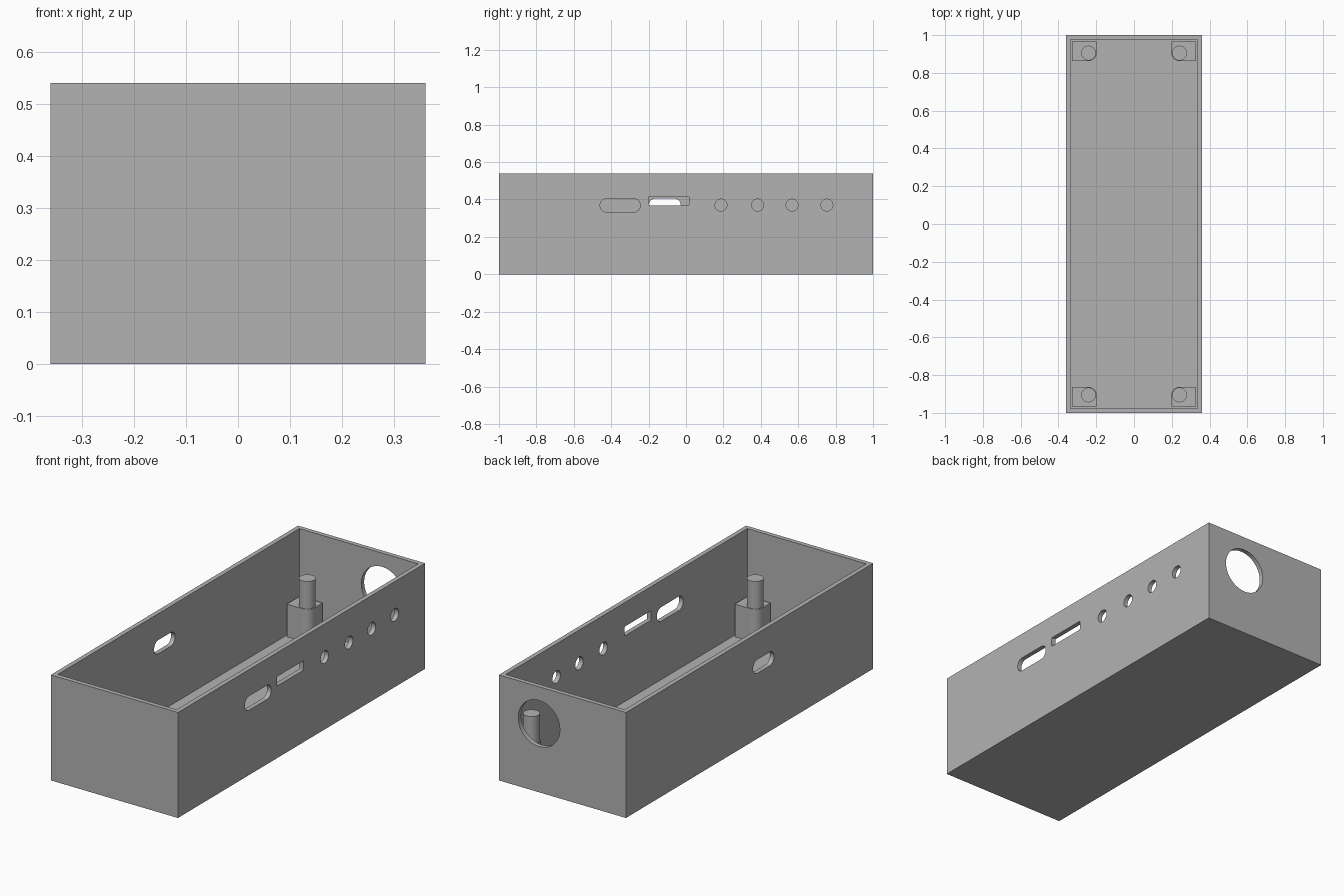
import bpy, bmesh, math
from mathutils import Vector

if "Cube" in bpy.data.objects:
    bpy.data.objects.remove(bpy.data.objects["Cube"], do_unlink=True)

HX, HY, H, WALL = 0.36, 1.0, 0.54, 0.033

grey = bpy.data.materials.new("plain grey")
grey.use_nodes = True
colour = (0.45, 0.45, 0.45, 1)
grey.diffuse_color = colour
grey.node_tree.nodes["Principled BSDF"].inputs["Base Color"].default_value = colour


def make_object(name, bm):
    bmesh.ops.recalc_face_normals(bm, faces=bm.faces)
    mesh = bpy.data.meshes.new(name)
    bm.to_mesh(mesh)
    bm.free()
    mesh.materials.append(grey)
    obj = bpy.data.objects.new(name, mesh)
    bpy.context.collection.objects.link(obj)
    return obj


def rounded_rect(u, v, w, h, radii, steps=10):
    """Outline with one radius per corner, counter-clockwise from upper right."""
    points = []
    for i, (r, su, sv) in enumerate(zip(radii, (1, -1, -1, 1), (1, 1, -1, -1))):
        cu, cv = u + su * (w / 2 - r), v + sv * (h / 2 - r)
        # full-round ends share their middle point, so stop just short of it
        n = steps if r > 0 else 0
        for k in range(n + 1):
            a = math.pi / 2 * (i + (k / n if n else 0))
            p = (cu + r * math.cos(a), cv + r * math.sin(a))
            if not points or math.dist(p, points[-1]) > 1e-5:
                points.append(p)
    if math.dist(points[0], points[-1]) < 1e-5:
        points.pop()
    return points


def prism(name, outline, axis, lo, hi):
    """Extrude an outline along x, y or z between lo and hi."""
    place = {"x": lambda u, v: (lo, u, v),
             "y": lambda u, v: (u, lo, v),
             "z": lambda u, v: (u, v, lo)}[axis]
    bm = bmesh.new()
    face = bm.faces.new([bm.verts.new(place(u, v)) for u, v in outline])
    ext = bmesh.ops.extrude_face_region(bm, geom=[face], use_keep_orig=True)
    step = Vector([hi - lo if a == axis else 0 for a in "xyz"])
    bmesh.ops.translate(bm, vec=step,
                        verts=[g for g in ext["geom"] if isinstance(g, bmesh.types.BMVert)])
    return make_object(name, bm)


# Open box: inset the top and push it down to the floor
bm = bmesh.new()
bmesh.ops.create_cube(bm, size=1)
for v in bm.verts:
    v.co = (v.co.x * 2 * HX, v.co.y * 2 * HY, (v.co.z + 0.5) * H)
top = max(bm.faces, key=lambda f: f.calc_center_median().z)
bmesh.ops.inset_individual(bm, faces=[top], thickness=WALL)
rim = list(top.edges)
bmesh.ops.delete(bm, geom=[top], context="FACES_ONLY")
ext = bmesh.ops.extrude_edge_only(bm, edges=rim)["geom"]
bmesh.ops.translate(bm, vec=(0, 0, WALL - H),
                    verts=[g for g in ext if isinstance(g, bmesh.types.BMVert)])
bmesh.ops.contextual_create(bm, geom=[g for g in ext if isinstance(g, bmesh.types.BMEdge)])
case = make_object("case_shell", bm)

# Wall openings: centre, size and corner radius
cutters = []


def opening(name, u, v, w, h, r, axis, lo, hi):
    cutters.append(prism(name, rounded_rect(u, v, w, h, [r] * 4), axis, lo, hi))


left_wall = ("x", HX - 0.1, HX + 0.1)
right_wall = ("x", -HX - 0.1, -HX + 0.1)
back_wall = ("y", HY - 0.1, HY + 0.1)
opening("cutter_long_slot", -0.352, 0.368, 0.214, 0.072, 0.035, *left_wall)
opening("cutter_thin_slot", -0.092, 0.393, 0.214, 0.048, 0.004, *left_wall)
for y in (0.187, 0.383, 0.567, 0.753):
    opening("cutter_button_hole", y, 0.37, 0.064, 0.064, 0.032, *left_wall)
opening("cutter_side_slot", -0.113, 0.37, 0.17, 0.07, 0.035, *right_wall)
opening("cutter_round_port", 0.132, 0.352, 0.236, 0.236, 0.118, *back_wall)

for cutter in cutters:
    cutter.hide_render = True
    mod = case.modifiers.new(cutter.name, "BOOLEAN")
    mod.operation, mod.solver, mod.object = "DIFFERENCE", "EXACT", cutter
bpy.context.view_layer.update()
depsgraph = bpy.context.evaluated_depsgraph_get()
cut_mesh = bpy.data.meshes.new_from_object(case.evaluated_get(depsgraph))
case.modifiers.clear()
case.data = cut_mesh
for cutter in cutters:
    bpy.data.objects.remove(cutter, do_unlink=True)

# Corner mounts: a block with its inner corner rounded, carrying a pin
parts = [case]
PX, PY, R = 0.241, 0.905, 0.043
for sx, side in ((1, "left"), (-1, "right")):
    for sy, end in ((1, "back"), (-1, "front")):
        x0, x1 = PX - R, HX - WALL
        y0, y1 = PY - R, HY - WALL
        corner = rounded_rect((x0 + x1) / 2, (y0 + y1) / 2, x1 - x0, y1 - y0, (0, 0, R, 0))
        parts.append(prism(f"{end}_{side}_mount_block",
                           [(sx * u, sy * v) for u, v in corner], "z", WALL, 0.20))
        circle = rounded_rect(sx * PX, sy * PY, 0.078, 0.078, [0.039] * 4)
        parts.append(prism(f"{end}_{side}_mount_pin", circle, "z", 0.20, 0.34))

# Smooth the round surfaces, keep the edges crisp
bpy.ops.object.select_all(action="DESELECT")
for part in parts:
    part.select_set(True)
bpy.context.view_layer.objects.active = case
bpy.ops.object.shade_smooth_by_angle(angle=math.radians(30))
